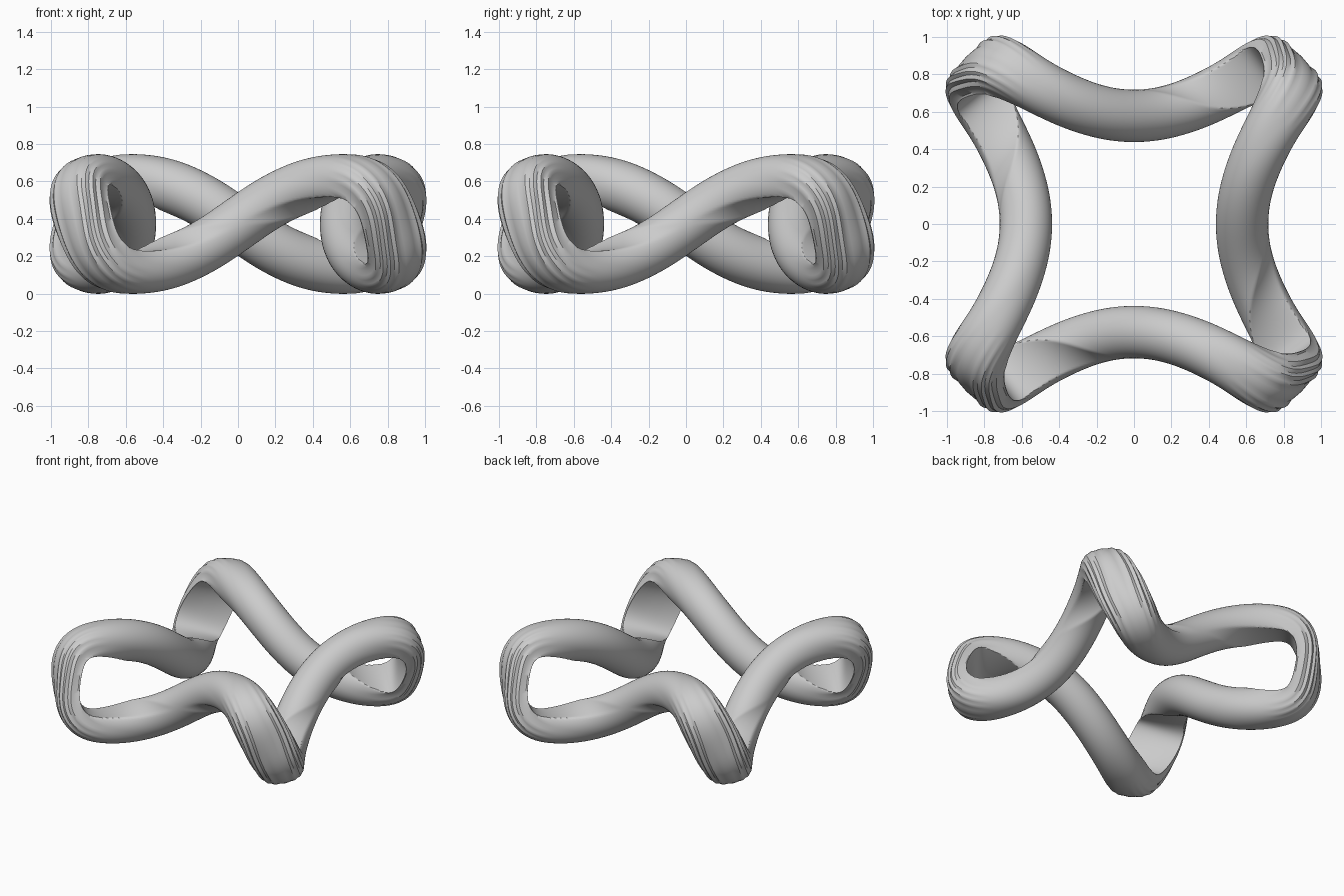
import bpy, bmesh
from math import pi, sin, cos, copysign
from mathutils import Vector

cube = bpy.data.objects.get("Cube")
if cube:
    bpy.data.objects.remove(cube)

RINGS, SIDES, RIBS = 384, 72, 18
TUBE, LIFT, MID = 0.14, 0.2325, 0.3725


def path(t):
    """Closed ring that coils four times, dropping steeply at each corner."""
    u = 4 * t
    angle = t + 0.232 * sin(u) + 0.044 * sin(2 * u)
    r = 0.89 - 0.284 * cos(u) - 0.04 * cos(2 * u) + 0.012 * cos(3 * u)
    return Vector((r * sin(angle), -r * cos(angle), MID + LIFT * sin(u)))


def section(t):
    """Round on the sides; a wide, flat-backed, ribbed band at the corners."""
    p = path(t)
    tangent = (path(t + 0.001) - path(t - 0.001)).normalized()
    core = Vector((p.x, p.y, 0)).normalized() * 0.87 + Vector((0, 0, MID))
    out = p - core
    out = (out - tangent * out.dot(tangent)).normalized()
    side = tangent.cross(out)
    corner = (1 - cos(4 * t)) / 2
    rib_depth = 0.01 * max(0, corner - 0.5)
    power = 2 / (2 + 1.2 * corner ** 2)
    widen = 1 + 0.2 * corner ** 2
    for j in range(SIDES):
        a = 2 * pi * j / SIDES
        r = TUBE + rib_depth * cos(RIBS * a)
        depth = r * copysign(abs(cos(a)) ** power, cos(a))
        across = r * widen * copysign(abs(sin(a)) ** power, sin(a))
        yield p + out * max(depth, -TUBE * (1 - 0.93 * corner)) + side * across


# Swept tube
bm = bmesh.new()
rings = [[bm.verts.new(v) for v in section(2 * pi * i / RINGS)] for i in range(RINGS)]
for i in range(RINGS):
    a, b = rings[i], rings[(i + 1) % RINGS]
    for j in range(SIDES):
        k = (j + 1) % SIDES
        bm.faces.new((a[j], b[j], b[k], a[k]))
bmesh.ops.recalc_face_normals(bm, faces=bm.faces)

mesh = bpy.data.meshes.new("wave_ring")
bm.to_mesh(mesh)
bm.free()
ring = bpy.data.objects.new("wave_ring", mesh)
bpy.context.collection.objects.link(ring)

# Plain grey
grey = bpy.data.materials.new("light_grey")
grey.use_nodes = True
grey.diffuse_color = (0.6, 0.6, 0.6, 1)
grey.node_tree.nodes["Principled BSDF"].inputs["Base Color"].default_value = (0.6, 0.6, 0.6, 1)
mesh.materials.append(grey)

bpy.ops.object.select_all(action="DESELECT")
ring.select_set(True)
bpy.context.view_layer.objects.active = ring
bpy.ops.object.shade_smooth_by_angle(angle=0.6)
